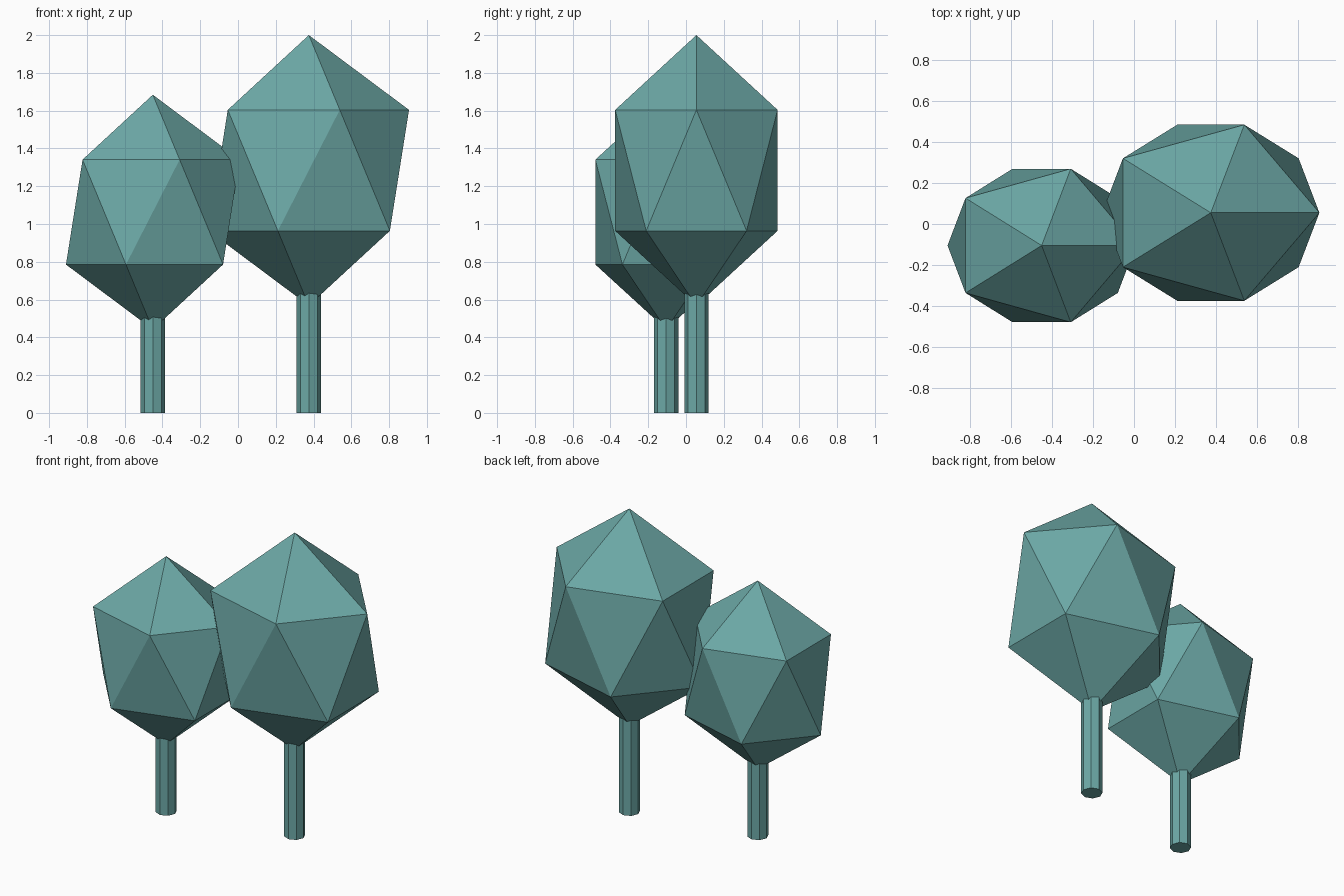
import bpy

if "Cube" in bpy.data.objects:
    bpy.data.objects.remove(bpy.data.objects["Cube"])

# One flat teal for everything
teal = bpy.data.materials.new("grey_teal")
teal.diffuse_color = (0.150, 0.392, 0.381, 1)
teal.use_nodes = True
teal.node_tree.nodes["Principled BSDF"].inputs["Base Color"].default_value = teal.diffuse_color


def finish(name):
    ob = bpy.context.object
    ob.name = name
    ob.data.materials.append(teal)
    bpy.ops.object.transform_apply(location=False, rotation=False, scale=True)
    bpy.ops.object.shade_flat()


def tree(prefix, x, y, crown_z, radii, trunk_h):
    # Eight-sided trunk, its top hidden in the crown
    bpy.ops.mesh.primitive_cylinder_add(vertices=8, radius=0.064, depth=trunk_h,
                                        location=(x, y, trunk_h / 2))
    finish(prefix + "_trunk")
    # Stretched icosahedron crown
    bpy.ops.mesh.primitive_ico_sphere_add(subdivisions=1, radius=1,
                                          location=(x, y, crown_z))
    bpy.context.object.scale = radii
    finish(prefix + "_crown")


tree("large_tree", 0.375, 0.055, 1.284, (0.593, 0.452 / 0.8944, 0.716), 0.71)
tree("small_tree", -0.451, -0.105, 1.063, (0.514, 0.394 / 0.8944, 0.621), 0.57)
